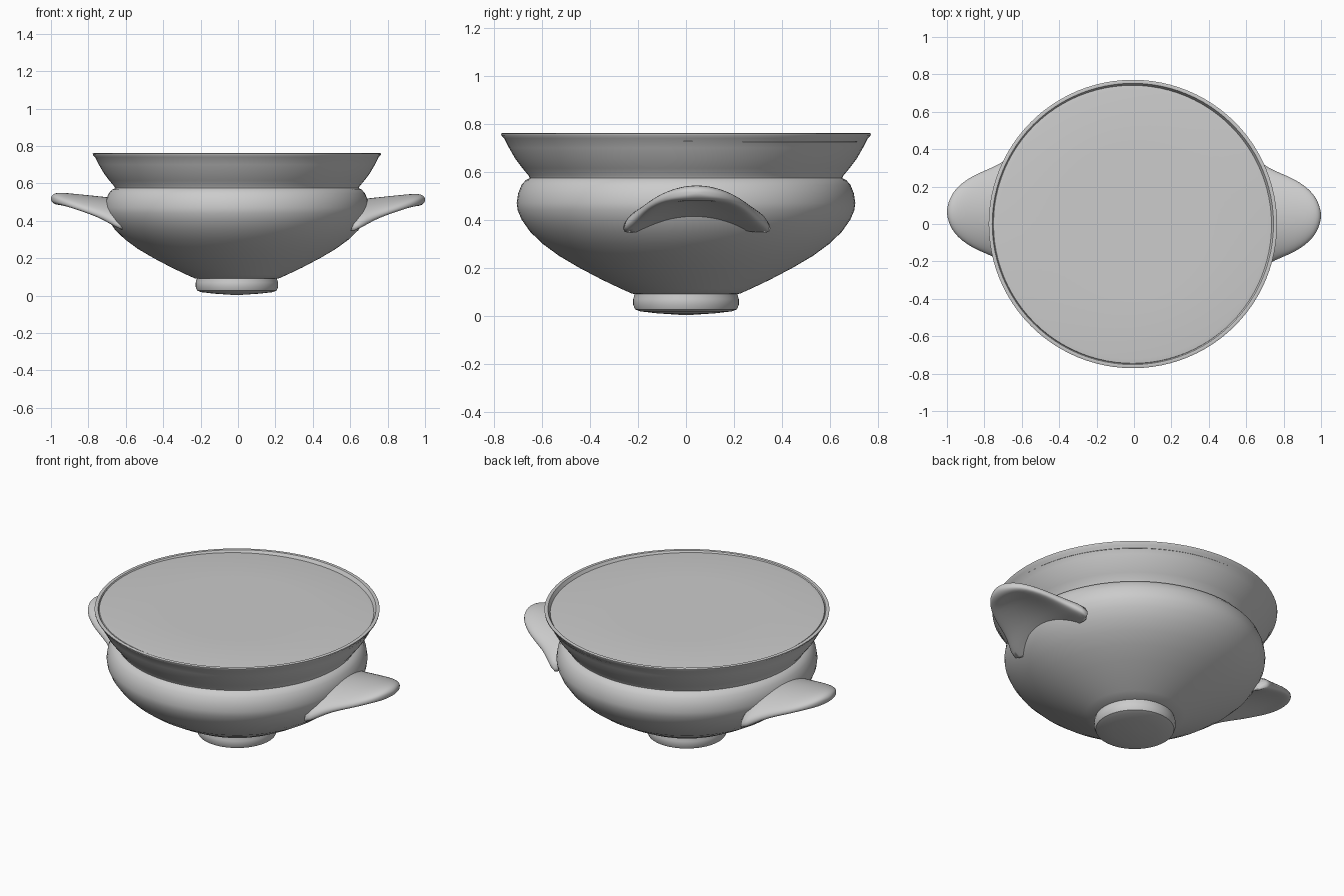
import bpy, bmesh, math

if "Cube" in bpy.data.objects:
    bpy.data.objects.remove(bpy.data.objects["Cube"])

clay = bpy.data.materials.new("grey clay")
clay.diffuse_color = (0.6, 0.6, 0.6, 1)
clay.use_nodes = True
clay.node_tree.nodes["Principled BSDF"].inputs["Base Color"].default_value = clay.diffuse_color


def finish(name, bm, angle=40):
    bmesh.ops.recalc_face_normals(bm, faces=bm.faces)
    mesh = bpy.data.meshes.new(name)
    bm.to_mesh(mesh)
    bm.free()
    mesh.materials.append(clay)
    ob = bpy.data.objects.new(name, mesh)
    bpy.context.collection.objects.link(ob)
    bpy.ops.object.select_all(action='DESELECT')
    ob.select_set(True)
    bpy.context.view_layer.objects.active = ob
    bpy.ops.object.shade_smooth_by_angle(angle=math.radians(angle))
    return ob


def loft(bm, rings, cap_start=False, cap_end=False):
    """Join equal-length rings of points with quads."""
    loops = [[bm.verts.new(p) for p in ring] for ring in rings]
    for a, b in zip(loops, loops[1:]):
        for i in range(len(a)):
            j = (i + 1) % len(a)
            bm.faces.new((a[i], a[j], b[j], b[i]))
    if cap_start:
        bm.faces.new(loops[0])
    if cap_end:
        bm.faces.new(loops[-1])


def circle(r, z, cx=-0.006, n=96, tilt=0.0):
    ring = []
    for i in range(n):
        a = 2 * math.pi * i / n
        x, y = r * math.cos(a), r * math.sin(a)
        ring.append((x + cx, y, z - tilt * (x + y)))
    return ring


def revolve(name, profile, tilt=0.0, **caps):
    bm = bmesh.new()
    loft(bm, [circle(r, z, tilt=tilt) for r, z in profile], **caps)
    return finish(name, bm)


# Foot with a slightly sagging underside
revolve("foot", [(0.03, 0.004), (0.12, 0.010), (0.19, 0.018), (0.212, 0.026),
                 (0.22, 0.045), (0.22, 0.07), (0.214, 0.09), (0.214, 0.12)],
        cap_start=True, cap_end=True)

# Rounded bowl, narrow neck and flaring rim
revolve("bowl", [(0.18, 0.088), (0.225, 0.092), (0.27, 0.112), (0.35, 0.15), (0.445, 0.20),
                 (0.53, 0.25), (0.598, 0.30), (0.65, 0.35), (0.685, 0.40),
                 (0.702, 0.44), (0.706, 0.47), (0.70, 0.51), (0.686, 0.545),
                 (0.668, 0.566), (0.652, 0.574), (0.656, 0.584), (0.682, 0.615),
                 (0.712, 0.655), (0.738, 0.70), (0.758, 0.74), (0.77, 0.752),
                 (0.771, 0.759), (0.764, 0.762), (0.752, 0.760), (0.735, 0.73)],
        cap_start=True)

# Flat filling, sunk slightly towards the back right
revolve("top_filling", [(0.752, 0.735), (0.745, 0.748), (0.72, 0.7515), (0.4, 0.752), (0.02, 0.752)],
        tilt=0.010, cap_start=True, cap_end=True)


def handle(name, side, y_mid, z_lift):
    """Lug handle: flattened sections that arch downward at both ends."""
    # distance out, half width, middle height, half thickness
    sections = [(0.58, 0.34, 0.440, 0.068), (0.66, 0.30, 0.455, 0.062),
                (0.72, 0.255, 0.470, 0.053), (0.79, 0.225, 0.485, 0.045),
                (0.86, 0.195, 0.497, 0.040), (0.92, 0.155, 0.506, 0.037),
                (0.96, 0.115, 0.510, 0.034), (0.985, 0.072, 0.512, 0.027),
                (0.997, 0.030, 0.512, 0.015), (1.0, 0.008, 0.512, 0.004)]
    bm, rings, n = bmesh.new(), [], 32
    for x, w, z, t in sections:
        ring = []
        for i in range(n):
            a = 2 * math.pi * i / n
            c, s = math.cos(a), math.sin(a)
            y = w * c
            hollow = 0.012 * (1 - c * c) if s < 0 and x < 0.95 else 0
            droop = 0.85 * y * y
            ring.append((side * x, y_mid + y,
                         z + z_lift + t * math.copysign(abs(s) ** 0.75, s) - droop + hollow))
        rings.append(ring)
    loft(bm, rings, True, True)
    ob = finish(name, bm, 60)
    sub = ob.modifiers.new("soften", 'SUBSURF')
    sub.levels = sub.render_levels = 1


handle("right_handle", 1, 0.045, 0.0)
handle("left_handle", -1, 0.065, 0.006)
